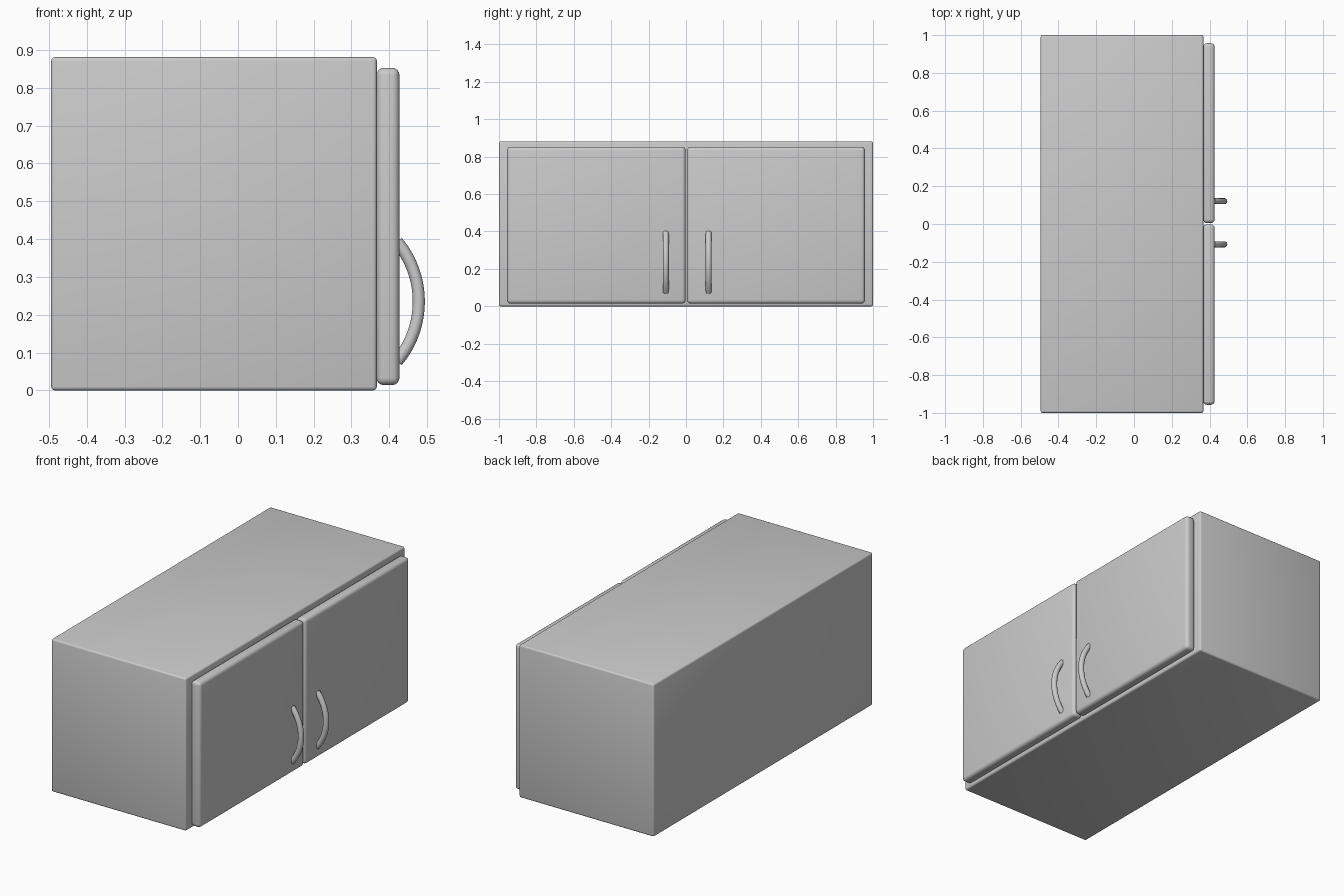
import bpy, math
from mathutils import Vector

if "Cube" in bpy.data.objects:
    bpy.data.objects.remove(bpy.data.objects["Cube"])


def rounded_box(name, lo, hi, radius, segments):
    lo, hi = Vector(lo), Vector(hi)
    bpy.ops.mesh.primitive_cube_add(size=1, location=(lo + hi) / 2)
    ob = bpy.context.object
    ob.name = name
    ob.scale = hi - lo
    bpy.ops.object.transform_apply(location=False, rotation=False, scale=True)
    bev = ob.modifiers.new("bevel", 'BEVEL')
    bev.width = radius
    bev.segments = segments
    bpy.ops.object.modifier_apply(modifier=bev.name)
    bpy.ops.object.shade_smooth_by_angle(angle=math.radians(35))
    return ob


def bow_handle(name, y):
    # circular arc in the xz plane, ends sunk slightly into the door
    R, cz, apex, half = 0.246, 0.235, 0.478, math.radians(40)
    n = 24
    curve = bpy.data.curves.new(name, 'CURVE')
    curve.dimensions = '3D'
    curve.bevel_depth = 0.016
    curve.bevel_resolution = 4
    curve.use_fill_caps = True
    sp = curve.splines.new('POLY')
    sp.points.add(n)
    for i, p in enumerate(sp.points):
        a = -half + 2 * half * i / n
        p.co = (apex - R + R * math.cos(a), y, cz + R * math.sin(a), 1)
    ob = bpy.data.objects.new(name, curve)
    bpy.context.collection.objects.link(ob)
    bpy.ops.object.select_all(action='DESELECT')
    ob.select_set(True)
    bpy.context.view_layer.objects.active = ob
    bpy.ops.object.convert(target='MESH')
    bpy.ops.object.shade_smooth_by_angle(angle=math.radians(40))


# Cabinet carcass
rounded_box("cabinet_body", (-0.494, -1, 0), (0.367, 1, 0.881), 0.01, 3)

# Pair of doors with soft edges, and their handles
for side, y0, y1, hy in (("left", -0.957, -0.002, -0.108),
                         ("right", 0.005, 0.957, 0.121)):
    rounded_box(side + "_door", (0.366, y0, 0.014), (0.427, y1, 0.853), 0.02, 4)
    bow_handle(side + "_handle", hy)
